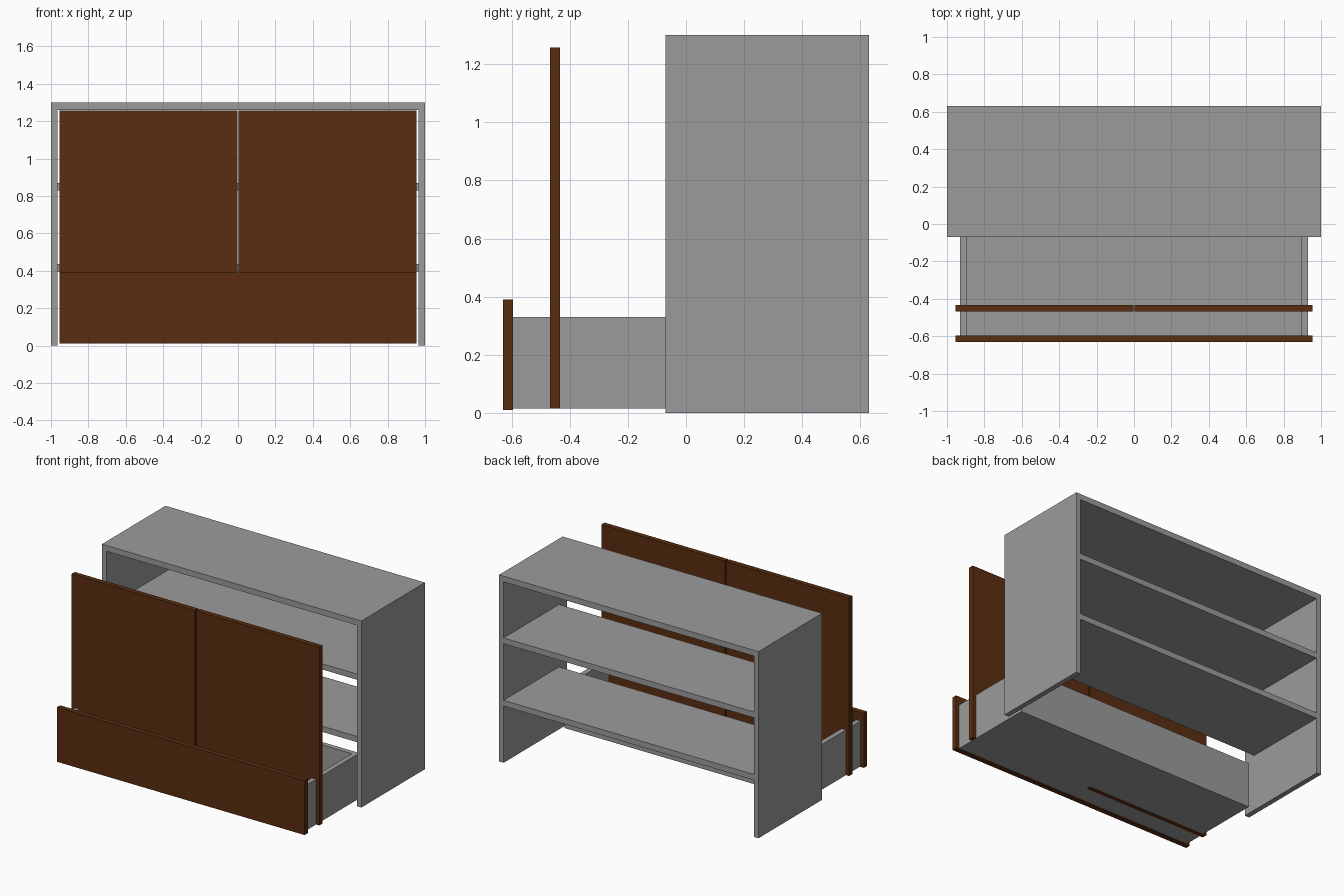
import bpy

if "Cube" in bpy.data.objects:
    bpy.data.objects.remove(bpy.data.objects["Cube"])

def material(name, rgb):
    m = bpy.data.materials.new(name)
    m.diffuse_color = (*rgb, 1.0)
    m.use_nodes = True
    m.node_tree.nodes["Principled BSDF"].inputs["Base Color"].default_value = m.diffuse_color
    return m

GREY = material("grey_board", (0.33, 0.33, 0.33))
BROWN = material("dark_brown_wood", (0.10, 0.027, 0.005))

def board(name, x, y, z, mat):
    """Box spanning the given (min, max) ranges."""
    bpy.ops.mesh.primitive_cube_add(size=1)
    o = bpy.context.object
    o.name = name
    for v in o.data.vertices:
        v.co = [r[0] if c < 0 else r[1] for c, r in zip(v.co, (x, y, z))]
    o.data.materials.append(mat)
    return o

def mirrored(name, x, y, z, mat):
    board(name + "_right", x, y, z, mat)
    board(name + "_left", (-x[1], -x[0]), y, z, mat)

# Cabinet carcass, open at front, back and bottom
FRONT, BACK = -0.07, 0.63
mirrored("cabinet_side", (0.965, 1.0), (FRONT, BACK), (0, 1.26), GREY)
board("cabinet_top", (-1, 1), (FRONT, BACK), (1.26, 1.30), GREY)

# Shelves, set back from the front
for i, z in enumerate((0.395, 0.83)):
    board(f"shelf_{i + 1}", (-0.965, 0.965), (0.02, BACK), (z, z + 0.04), GREY)

# Doors, pulled forward of the carcass
mirrored("door", (0.004, 0.955), (-0.468, -0.433), (0.015, 1.257), BROWN)

# Drawer: front, sides, back and base
board("drawer_front", (-0.955, 0.955), (-0.63, -0.595), (0.01, 0.39), BROWN)
mirrored("drawer_side", (0.895, 0.93), (-0.595, 0.01), (0.015, 0.33), GREY)
board("drawer_back", (-0.895, 0.895), (-0.025, 0.01), (0.015, 0.33), GREY)
board("drawer_base", (-0.895, 0.895), (-0.595, -0.025), (0.015, 0.05), GREY)
